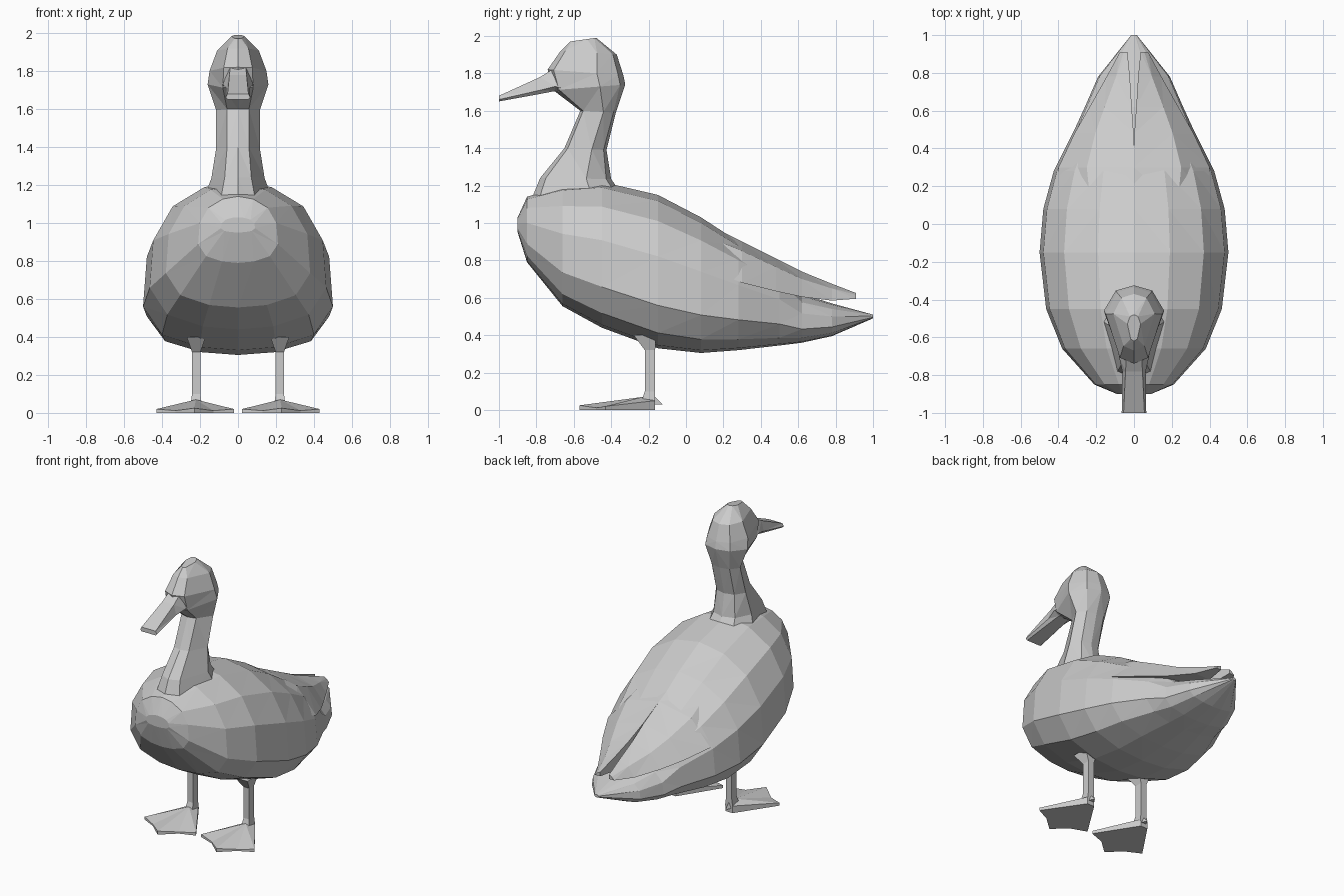
import bpy, bmesh

if "Cube" in bpy.data.objects:
    bpy.data.objects.remove(bpy.data.objects["Cube"])


def make_object(name, verts, faces):
    bm = bmesh.new()
    vs = [bm.verts.new(v) for v in verts]
    for f in faces:
        bm.faces.new([vs[i] for i in f])
    bmesh.ops.triangulate(bm, faces=[f for f in bm.faces if len(f.verts) > 3])
    bmesh.ops.recalc_face_normals(bm, faces=bm.faces)
    mesh = bpy.data.meshes.new(name)
    bm.to_mesh(mesh)
    bm.free()
    obj = bpy.data.objects.new(name, mesh)
    bpy.context.collection.objects.link(obj)
    return obj


def loft(name, rings):
    """Skin a list of equal-length rings and cap both ends."""
    n = len(rings[0])
    verts = [p for r in rings for p in r]
    faces = [[k * n + i, k * n + (i + 1) % n, (k + 1) * n + (i + 1) % n, (k + 1) * n + i]
             for k in range(len(rings) - 1) for i in range(n)]
    faces += [list(range(n)), [(len(rings) - 1) * n + i for i in range(n)]]
    return make_object(name, verts, faces)


def mirror_x(obj):
    m = obj.modifiers.new("Mirror", 'MIRROR')
    m.use_mirror_merge = False


# Body: sections along y as (y, bottom, top, half width)
half = [(0, 1), (.38, .96), (.74, .83), (.96, .6), (1, .28), (.8, .1), (.4, .02), (0, 0)]
profile = half + [(-x, z) for x, z in half[-2:0:-1]]
body = [(-.90, .95, 1.03, .09), (-.85, .79, 1.14, .21), (-.66, .555, 1.20, .38),
        (-.45, .44, 1.22, .465), (-.15, .33, 1.15, .50), (.08, .305, 1.03, .48),
        (.28, .32, .90, .425), (.50, .345, .755, .315), (.62, .36, .62, .26),
        (.78, .395, .57, .19), (1.0, .49, .51, .015)]
loft("body", [[(w * px, y, zb + (zt - zb) * pz) for px, pz in profile]
              for y, zb, zt, w in body])

# Neck and head: rings as (front y, front z, back y, back z, half width)
neck_half = [(0, 0), (.5, .08), (1, .65), (.6, .93), (0, 1)]
neck_profile = neck_half + [(-x, t) for x, t in neck_half[-2:0:-1]]
neck = [(-.87, 1.02, -.25, 1.02, .22), (-.78, 1.24, -.40, 1.235, .14),
        (-.65, 1.40, -.425, 1.39, .115), (-.565, 1.60, -.375, 1.59, .115),
        (-.71, 1.71, -.325, 1.74, .16), (-.74, 1.82, -.335, 1.79, .15),
        (-.67, 1.92, -.37, 1.90, .11), (-.62, 1.97, -.48, 1.99, .035)]
loft("neck_and_head", [[(w * px, fy + (by - fy) * t, fz + (bz - fz) * t)
                        for px, t in neck_profile] for fy, fz, by, bz, w in neck])

# Bill: (y, bottom, side edge z, top, half width, top half width)
bill = [(-.54, 1.64, 1.69, 1.80, .10, .05), (-.70, 1.705, 1.73, 1.83, .08, .04),
        (-.78, 1.69, 1.71, 1.78, .062, .045), (-1.0, 1.65, 1.66, 1.68, .065, .055)]
loft("bill", [[(-w, y, zs), (-tw, y, zt), (tw, y, zt), (w, y, zs), (tw, y, zb), (-tw, y, zb)]
              for y, zb, zs, zt, w, tw in bill])

# Folded wings: inner, middle and outer edge per section
wing = [(.10, 0, 1.0, .23, .93, .40, .76), (.30, 0, .90, .25, .85, .40, .68),
        (.48, .002, .81, .205, .765, .315, .635), (.62, .012, .74, .155, .70, .235, .605),
        (.78, .022, .675, .095, .65, .145, .585), (.91, .035, .625, .055, .615, .075, .595)]
mirror_x(loft("wings", [[(a, y, za), (b, y, zb), (c, y, zc), (a, y, zc)]
                        for y, a, za, b, zb, c, zc in wing]))

# Legs: thin shanks flaring into the body
legs = [(.04, .03, -.24, -.165), (.10, .022, -.22, -.165),
        (.32, .022, -.22, -.165), (.40, .05, -.28, -.16)]
mirror_x(loft("legs", [[(.22 - w, y0, z), (.22 + w, y0, z), (.22 + w, y1, z), (.22 - w, y1, z)]
                       for z, w, y0, y1 in legs]))

# Webbed feet: three toes with scalloped web rising to the ankle
outline = [(.195, -.165, .05), (.02, -.44, .02), (.13, -.48, .012), (.23, -.57, .025),
           (.33, -.48, .012), (.43, -.43, .02), (.25, -.165, .05)]
n = len(outline)
verts = outline + [(x, y, 0) for x, y, z in outline] + [(.222, -.23, .07)]
faces = [[i, (i + 1) % n, 2 * n] for i in range(n)]
faces += [[i, (i + 1) % n, n + (i + 1) % n, n + i] for i in range(n)]
faces.append(list(range(n, 2 * n)))
mirror_x(make_object("webbed_feet", verts, faces))

# Hind claws
mirror_x(make_object("hind_claws", [(.20, -.17, .03), (.24, -.17, .03), (.22, -.17, .075),
                                    (.22, -.125, .03)],
                     [[0, 1, 2], [0, 1, 3], [1, 2, 3], [2, 0, 3]]))
